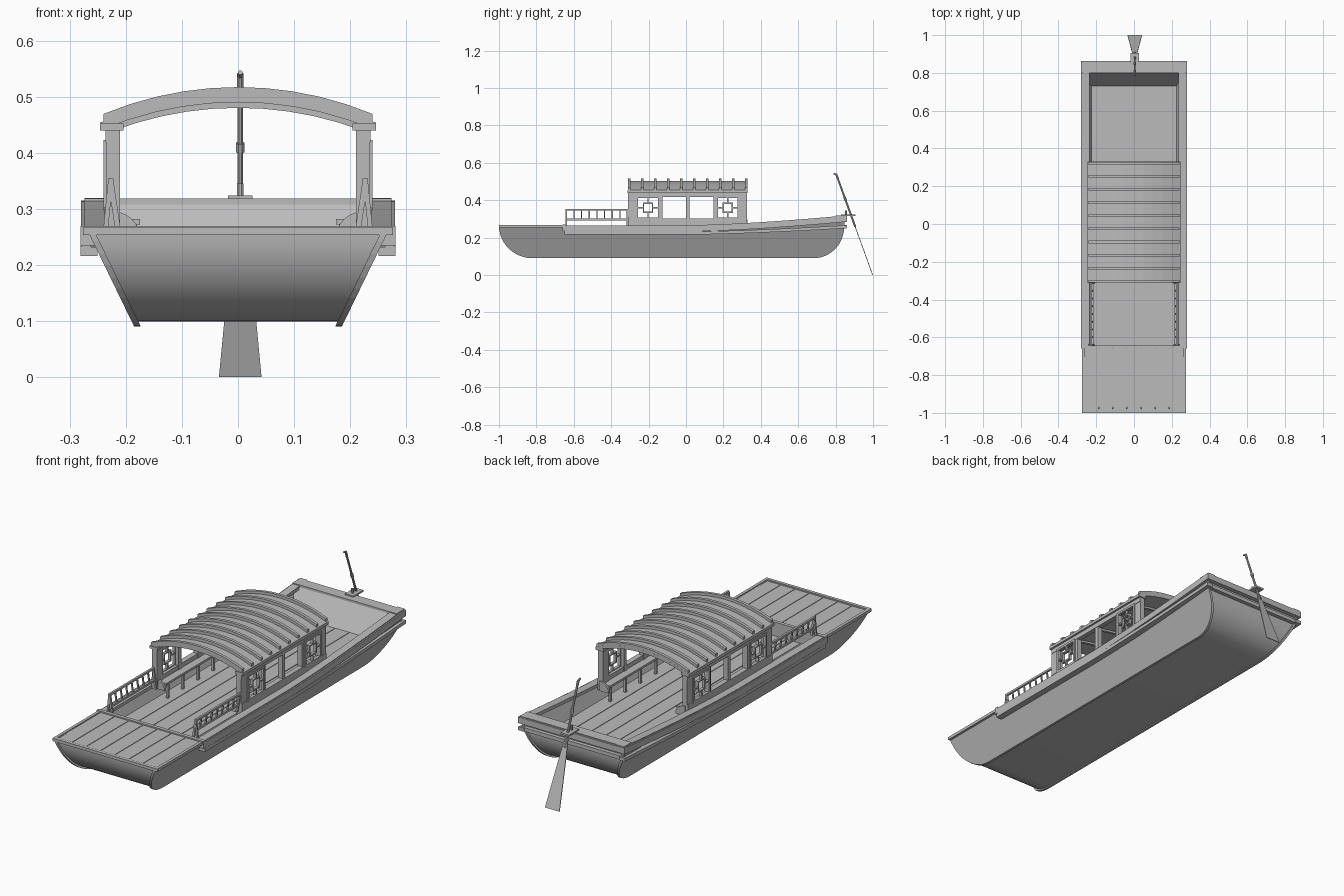
import bpy, bmesh, math
from mathutils import Vector

if "Cube" in bpy.data.objects:
    bpy.data.objects.remove(bpy.data.objects["Cube"], do_unlink=True)

GREY = (0.5, 0.5, 0.5, 1)
wood = bpy.data.materials.new("grey_wood")
wood.use_nodes = True
wood.diffuse_color = GREY
wood.node_tree.nodes["Principled BSDF"].inputs["Base Color"].default_value = GREY


def loft(name, rings, smooth=False):
    """Solid skinned through a series of closed rings, capped at both ends."""
    bm = bmesh.new()
    vs = [[bm.verts.new(p) for p in ring] for ring in rings]
    n = len(vs[0])
    for a, b in zip(vs, vs[1:]):
        for i in range(n):
            j = (i + 1) % n
            bm.faces.new((a[i], a[j], b[j], b[i]))
    bm.faces.new(vs[0])
    bm.faces.new(vs[-1])
    bmesh.ops.recalc_face_normals(bm, faces=bm.faces)
    me = bpy.data.meshes.new(name)
    bm.to_mesh(me)
    bm.free()
    me.materials.append(wood)
    ob = bpy.data.objects.new(name, me)
    bpy.context.collection.objects.link(ob)
    if smooth:
        bpy.ops.object.select_all(action="DESELECT")
        ob.select_set(True)
        bpy.context.view_layer.objects.active = ob
        bpy.ops.object.shade_smooth_by_angle(angle=math.radians(35))
    return ob


def box(name, x, y, z):
    return loft(name, [[(x[0], v, z[0]), (x[1], v, z[0]), (x[1], v, z[1]), (x[0], v, z[1])] for v in y])


def bar(name, a, b, ra, rb=None, sides=4):
    """Straight rod from a to b, optionally tapered."""
    a, b = Vector(a), Vector(b)
    d = (b - a).normalized()
    u = d.cross(Vector((1, 0, 0)) if abs(d.x) < 0.9 else Vector((0, 1, 0))).normalized()
    v = d.cross(u)
    angles = [math.tau * (i + 0.5) / sides for i in range(sides)]
    return loft(name, [[p + r * (math.cos(t) * u + math.sin(t) * v) for t in angles]
                       for p, r in ((a, ra), (b, rb or ra))])


def half_width(z):
    return 0.185 + 0.085 * min(1, (z - 0.09) / 0.175)


def sheer(y):
    return 0.266 + 0.053 * (max(0, y) / 0.86) ** 1.5


def inset(p, d):
    c = Vector((min(max(p.x, -0.82), 0.68), 0.265 if p.y < 0.265 else p.y))
    return p + (c - p).normalized() * d


# hull profile: rounded bow, flat bottom, rounded stern
STEPS = 12
quarter = [i / STEPS * math.pi / 2 for i in range(STEPS + 1)]
profile = [Vector((-0.82 - 0.18 * math.cos(t), 0.265 - 0.175 * math.sin(t))) for t in quarter]
profile += [Vector((0.68 + 0.165 * math.sin(t), 0.255 - 0.165 * math.cos(t))) for t in quarter]
profile.append(Vector((0.85, 0.3)))

# bottom skin running from bow to stern between the side boards
rings = []
for p in profile:
    a, b = inset(p, 0.009), inset(p, 0.021)
    wa, wb = half_width(a.y) - 0.005, half_width(b.y) - 0.005
    rings.append([(-wa, a.x, a.y), (wa, a.x, a.y), (wb, b.x, b.y), (-wb, b.x, b.y)])
loft("hull_bottom", rings, smooth=True)

rail_ys = [-0.65, -0.3, 0, 0.15, 0.3, 0.45, 0.6, 0.75, 0.86]
outline = profile + [Vector((y, sheer(y) - 0.008)) for y in reversed(rail_ys[:-1])]
for s, side in ((1, "left"), (-1, "right")):
    # flared side board
    loft(side + "_hull_side", [[(s * (half_width(p.y) - d), p.x, p.y) for p in outline] for d in (0, 0.012)])
    # capping and rubbing rails following the sheer
    for name, x0, x1, lo, hi in (("gunwale", 0.236, 0.274, -0.016, 0),
                                 ("gunwale_board", 0.262, 0.28, -0.034, -0.004),
                                 ("rubbing_rail", 0.25, 0.281, -0.05, -0.034)):
        rings = []
        for y in rail_ys:
            t = sheer(y)
            if name == "rubbing_rail":
                t -= 0.35 * (t - sheer(0))
            rings.append([(s * x0, y, t + lo), (s * x1, y, t + lo), (s * x1, y, t + hi), (s * x0, y, t + hi)])
        loft(side + "_" + name, rings)
    a, b = sorted((s * 0.262, s * 0.276))
    box(side + "_bow_cap", (a, b), (-1, -0.65), (0.253, 0.267))

# stern rim and interior transom
box("stern_gunwale", (-0.274, 0.274), (0.8, 0.855), (0.3, 0.318))
box("stern_board", (-0.28, 0.28), (0.84, 0.862), (0.285, 0.314))
box("stern_rubbing_rail", (-0.27, 0.27), (0.835, 0.855), (0.25, 0.268))
transom = [(0.8, 0.308), (0.84, 0.308), (0.81, 0.2), (0.73, 0.2)]
loft("transom_lining", [[(s * (half_width(z) - 0.008), y, z) for y, z in transom] for s in (-1, 1)])


def planks(name, width, count, y, z):
    step = 2 * width / count
    for i in range(count):
        x = -width + i * step
        box(f"{name}_{i + 1}", (x + 0.0015, x + step - 0.0015), y, z)


# bow deck, crossbeam and sunken floor
planks("bow_deck_plank", 0.262, 7, (-0.986, -0.655), (0.252, 0.263))
box("bow_deck_base", (-0.25, 0.25), (-0.97, -0.65), (0.24, 0.256))
box("bow_beam", (-0.268, 0.268), (-1, -0.985), (0.253, 0.267))
box("crossbeam", (-0.281, 0.281), (-0.66, -0.643), (0.235, 0.269))
box("bow_bulkhead", (-0.235, 0.235), (-0.66, -0.646), (0.195, 0.25))
planks("floor_plank", 0.226, 6, (-0.65, 0.745), (0.192, 0.202))
box("floor_base", (-0.222, 0.222), (-0.65, 0.74), (0.184, 0.196))

for s, side in ((1, "left"), (-1, "right")):
    def sbox(name, x, y, z):
        return box(f"{side}_{name}", sorted((s * x[0], s * x[1])), y, z)

    # bench with legs and rounded ends
    sbox("bench_seat", (0.175, 0.235), (-0.29, 0.32), (0.272, 0.282))
    for i in range(6):
        y = -0.27 + i * 0.114
        sbox("bench_leg", (0.18, 0.19), (y, y + 0.012), (0.2, 0.273))
    for y in (-0.3, 0.32):
        arc = [(0.225 - 0.05 * math.cos(t), 0.25 + 0.046 * math.sin(t)) for t in quarter[::2]]
        loft(side + "_bench_end", [[(s * x, v, z) for x, z in arc + [(0.225, 0.25)]] for v in (y, y + 0.01)])

    # cabin wall: sill, top beam and posts
    sbox("cabin_sill", (0.213, 0.238), (-0.31, 0.325), (0.25, 0.303))
    sbox("cabin_top_beam", (0.213, 0.236), (-0.31, 0.325), (0.418, 0.442))
    sbox("cabin_eave", (0.204, 0.246), (-0.313, 0.33), (0.44, 0.452))
    for y0, y1 in ((-0.31, -0.262), (-0.146, -0.126), (0.0, 0.02), (0.148, 0.166), (0.28, 0.325)):
        sbox("cabin_post", (0.21, 0.234), (y0, y1), (0.262, 0.442))

    # lattice windows
    for yc in (-0.204, 0.223):
        zc, h, q = 0.36, 0.058, 0.024
        def strip(y0, y1, z0, z1):
            sbox("window_lattice", (0.226, 0.24), (yc + y0, yc + y1), (zc + z0, zc + z1))
        for e in (-1, 1):
            for r, t in ((h, 0.005), (q, 0.003)):
                strip(-r - t, r + t, e * r - t, e * r + t)
                strip(e * r - t, e * r + t, -r, r)
            lo, hi = sorted((e * q, e * h))
            strip(lo, hi, -0.003, 0.003)
            strip(-0.003, 0.003, lo, hi)

    # leaning deck railing
    for z, x in ((0.297, 0.219), (0.349, 0.227)):
        bar(side + "_railing_rail", (s * x, -0.645, z), (s * x, -0.31, z), 0.007)
    for i in range(9):
        y = -0.64 + i * 0.041
        low = 0.262 if i in (0, 8) else 0.297
        bar(side + "_railing_post", (s * (0.219 - (0.297 - low) * 0.15), y, low), (s * 0.227, y, 0.35),
            0.007 if i in (0, 8) else 0.0045)
    bar(side + "_railing_brace", (s * 0.236, -0.64, 0.262), (s * 0.227, -0.64, 0.353), 0.006)


def arch(name, half, y, low, high):
    """Curved strip across the cabin, given its crown heights."""
    R = 0.625
    xs = [half * (i / 5 - 1) for i in range(11)]
    loft(name, [[(x, v, c - R + math.sqrt(R * R - x * x)) for v, c in
                 ((y[0], low), (y[1], low), (y[1], high), (y[0], high))] for x in xs])


# arched roof with battens
arch("roof", 0.246, (-0.31, 0.33), 0.49, 0.504)
for i in range(10):
    y = -0.304 + i * 0.0696
    arch(f"roof_batten_{i + 1}", 0.24, (y - 0.007, y + 0.007), 0.502, 0.517)
for i in range(4):
    y = -0.2 + i * 0.14
    arch(f"roof_rafter_{i + 1}", 0.225, (y - 0.006, y + 0.006), 0.48, 0.492)

# stern oar: shaft, hooked handle, tapering blade and its rest
top, tip = Vector((0.004, 0.812, 0.515)), Vector((0.004, 0.998, 0))
bar("oar_shaft", top, top.lerp(tip, 0.5), 0.005, 0.006, 8)
bar("oar_grip", top.lerp(tip, 0.19), top.lerp(tip, 0.22), 0.008, sides=8)
bar("oar_handle", top, (0.004, 0.803, 0.54), 0.006, 0.006, 8)
bar("oar_hook", (0.004, 0.806, 0.536), (0.004, 0.788, 0.543), 0.006, 0.004, 8)
rings = []
for f, w in ((0.42, 0.008), (0.55, 0.016), (1, 0.038)):
    p = top.lerp(tip, f)
    rings.append([(p.x + a * w, p.y + b * 0.002, p.z) for a, b in ((-1, -1), (1, -1), (1, 1), (-1, 1))])
loft("oar_blade", rings)
box("oar_rest", (-0.018, 0.026), (0.83, 0.905), (0.316, 0.324))
bar("oar_pin", (0.004, 0.855, 0.31), (0.004, 0.855, 0.345), 0.006, sides=8)
